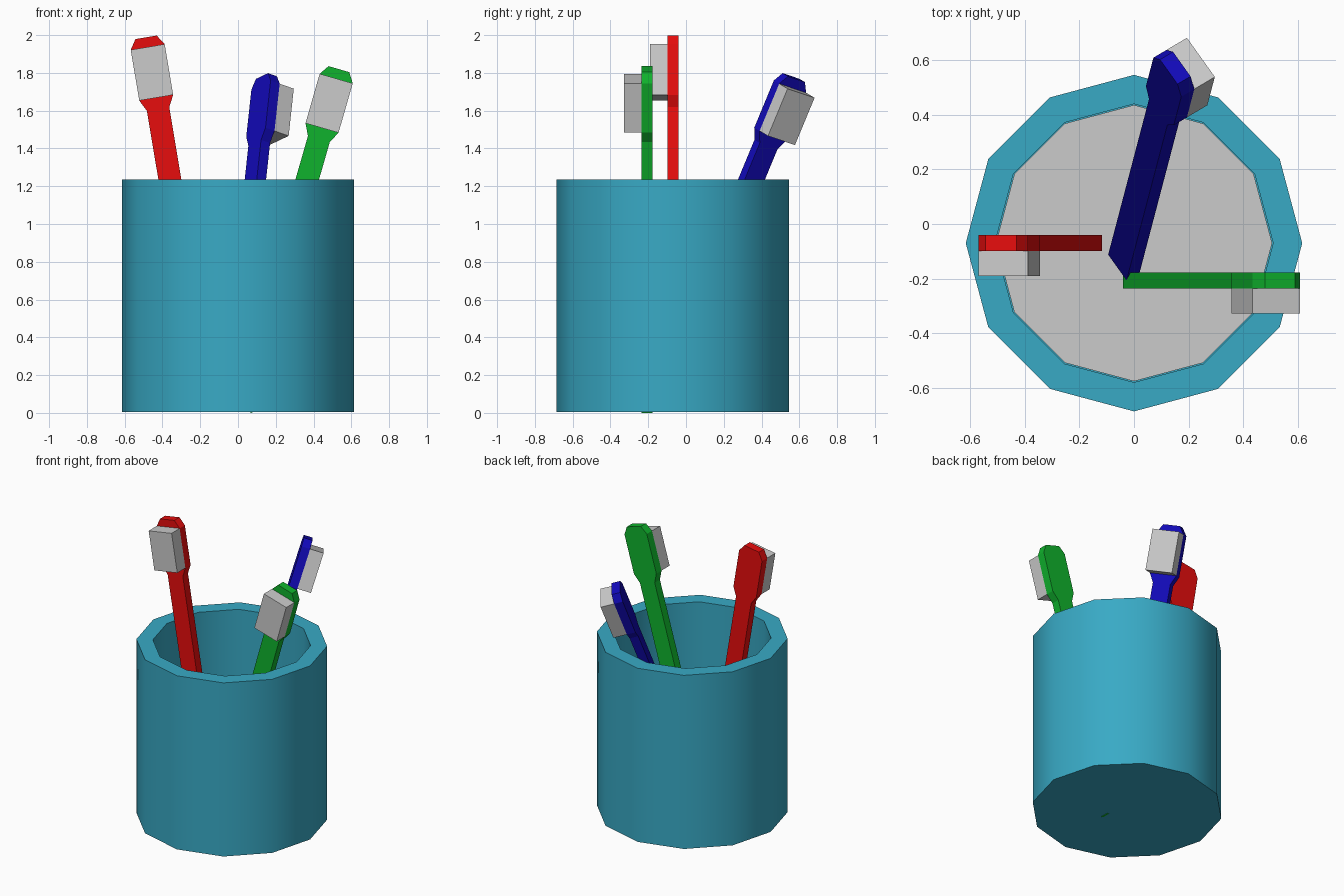
import bpy, bmesh
from math import radians, sin, cos
from mathutils import Matrix, Vector

if "Cube" in bpy.data.objects:
    bpy.data.objects.remove(bpy.data.objects["Cube"])


def material(name, rgb):
    m = bpy.data.materials.new(name)
    m.diffuse_color = (*rgb, 1)
    m.use_nodes = True
    m.node_tree.nodes["Principled BSDF"].inputs["Base Color"].default_value = m.diffuse_color
    return m


def add_object(name, bm, mat=None, matrix=None):
    bmesh.ops.recalc_face_normals(bm, faces=bm.faces)
    me = bpy.data.meshes.new(name)
    bm.to_mesh(me)
    bm.free()
    ob = bpy.data.objects.new(name, me)
    bpy.context.collection.objects.link(ob)
    if mat:
        me.materials.append(mat)
    if matrix:
        ob.matrix_world = matrix
    return ob


# Cup: twelve-sided, thick wall, hollowed from the top
CUP_Y, BASE, RIM, FLOOR = -0.07, 0.004, 1.235, 0.012
R_OUT, R_IN = 0.615, 0.505
bm = bmesh.new()
bmesh.ops.create_cone(bm, cap_ends=True, segments=12, radius1=R_OUT, radius2=R_OUT,
                      depth=RIM - BASE,
                      matrix=Matrix.Translation((0, CUP_Y, (RIM + BASE) / 2)))
top = max(bm.faces, key=lambda f: f.calc_center_median().z)
bmesh.ops.inset_region(bm, faces=[top], thickness=(R_OUT - R_IN) * cos(radians(15)))
ext = bmesh.ops.extrude_face_region(bm, geom=[top])
bmesh.ops.translate(bm, vec=(0, 0, FLOOR - RIM),
                    verts=[g for g in ext["geom"] if isinstance(g, bmesh.types.BMVert)])
if top.is_valid:
    bmesh.ops.delete(bm, geom=[top], context='FACES_ONLY')
# open the inside bottom, the grey floor closes it
inner = [f for f in bm.faces if all(abs(v.co.z - FLOOR) < 1e-4 for v in f.verts)]
bmesh.ops.delete(bm, geom=inner, context='FACES_ONLY')
cup = add_object("cup", bm, material("teal", (0.04, 0.40, 0.56)))
bpy.context.view_layer.objects.active = cup
cup.select_set(True)
bpy.ops.object.shade_smooth_by_angle(angle=radians(35))

# Grey floor inside the cup
bm = bmesh.new()
bmesh.ops.create_circle(bm, cap_ends=True, segments=12, radius=R_IN,
                        matrix=Matrix.Translation((0, CUP_Y, FLOOR)))
add_object("cup_floor", bm)

# Toothbrush: half outline of the handle (half width, height)
LENGTH, THICK, DEPTH = 1.876, 0.058, 0.091
HEAD_W, HEAD_TOP, HEAD_LOW = 0.091, LENGTH - 0.052, LENGTH - 0.324
HALF = [(0.06, 0), (0.06, LENGTH - 0.385), (HEAD_W, HEAD_LOW),
        (HEAD_W, HEAD_TOP), (0.057, LENGTH)]


def prism(outline, y0, y1):
    bm = bmesh.new()
    face = bm.faces.new([bm.verts.new((x, y0, z)) for x, z in outline])
    ext = bmesh.ops.extrude_face_region(bm, geom=[face])
    bmesh.ops.translate(bm, vec=(0, y1 - y0, 0),
                        verts=[g for g in ext["geom"] if isinstance(g, bmesh.types.BMVert)])
    return bm


def toothbrush(name, rgb, base, axis, across):
    # frame: z along the handle, x across it, bristles on -y
    z = Vector(axis).normalized()
    x = Vector(across)
    x = (x - z * x.dot(z)).normalized()
    y = z.cross(x)
    m = Matrix.Translation(base) @ Matrix((x, y, z)).transposed().to_4x4()
    outline = HALF + [(-px, pz) for px, pz in reversed(HALF)]
    add_object(name + "_brush_handle", prism(outline, -THICK / 2, THICK / 2),
               material(name, rgb), m)
    block = [(HEAD_W, HEAD_LOW), (HEAD_W, HEAD_TOP), (-HEAD_W, HEAD_TOP), (-HEAD_W, HEAD_LOW)]
    add_object(name + "_brush_bristles",
               prism(block, -THICK / 2 - DEPTH, -THICK / 2), None, m)


a, b = radians(-9.5), radians(16)
toothbrush("red", (0.8, 0.004, 0.004), (-0.177, -0.07, 0.138), (sin(a), 0, cos(a)), (1, 0, 0))
toothbrush("green", (0.005, 0.45, 0.026), (0.017, -0.207, 0.0165), (sin(b), 0, cos(b)), (1, 0, 0))
toothbrush("blue", (0.006, 0.003, 0.5), (-0.037, -0.145, 0.051), (0.109, 0.415, 1),
           (-0.56, 0.78, -0.274))
